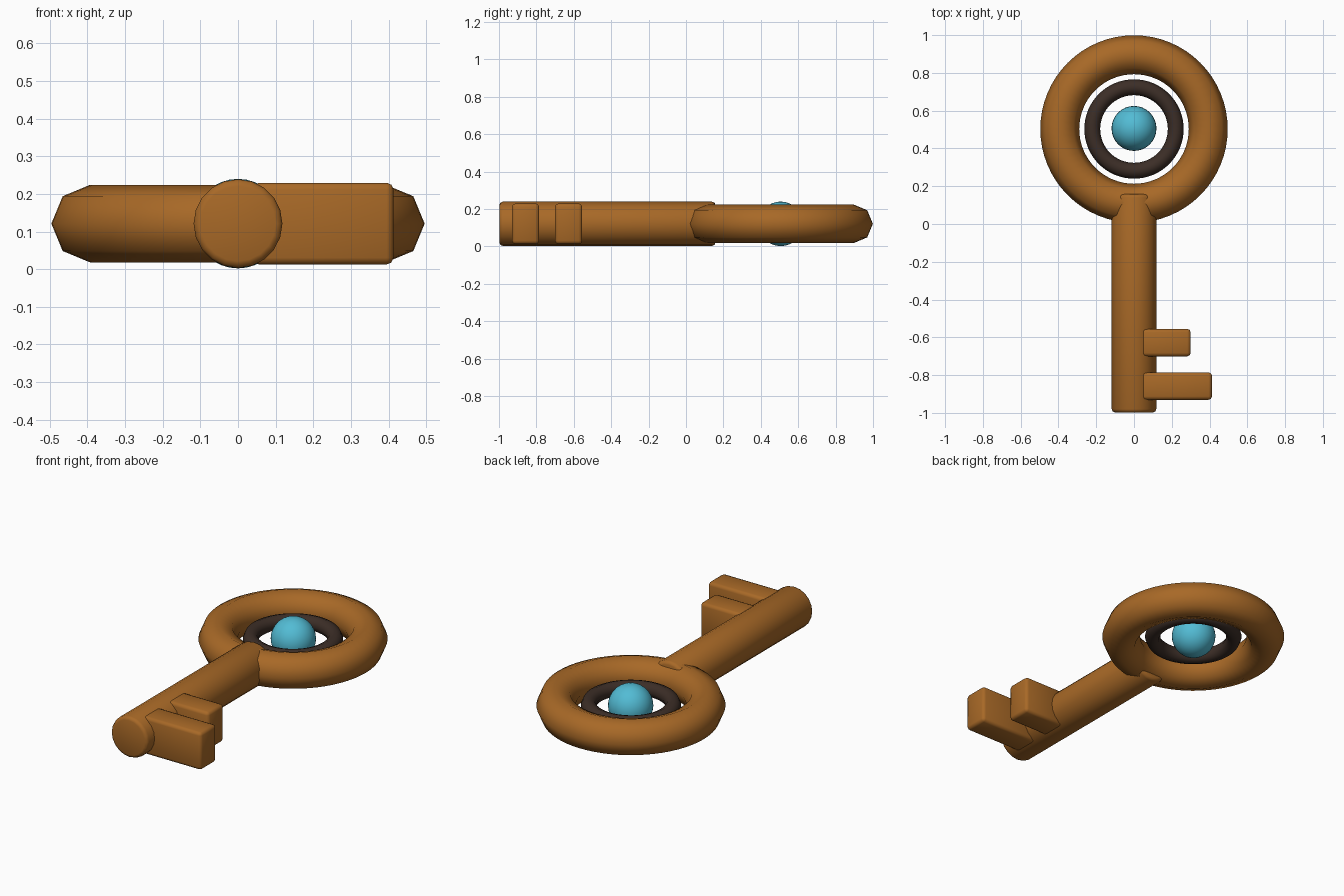
import bpy
import math

if "Cube" in bpy.data.objects:
    bpy.data.objects.remove(bpy.data.objects["Cube"])

ZC = 0.121          # mid-height of the key
RING_Y = 0.503      # centre of the ring-shaped bow


def material(name, rgb):
    m = bpy.data.materials.new(name)
    m.diffuse_color = (*rgb, 1.0)
    m.use_nodes = True
    m.node_tree.nodes["Principled BSDF"].inputs["Base Color"].default_value = m.diffuse_color
    return m


bronze = material("bronze", (0.39, 0.14, 0.02))
dark = material("dark brown", (0.045, 0.027, 0.02))
blue = material("light blue", (0.085, 0.50, 0.66))


def finish(name, mat, bevel=0.0, angle=60):
    ob = bpy.context.object
    ob.name = name
    ob.data.materials.append(mat)
    if bevel:
        bpy.ops.object.transform_apply(location=False, rotation=True, scale=True)
        b = ob.modifiers.new("rounded_edges", 'BEVEL')
        b.width = bevel
        b.segments = 2
        b.limit_method = 'ANGLE'
        b.angle_limit = math.radians(40)
        bpy.ops.object.modifier_apply(modifier=b.name)
    bpy.ops.object.shade_smooth_by_angle(angle=math.radians(angle))
    return ob


def ring(name, major, minor, sides, mat):
    bpy.ops.mesh.primitive_torus_add(
        location=(0, RING_Y, ZC), major_radius=major, minor_radius=minor,
        major_segments=64, minor_segments=sides)
    finish(name, mat)


# Bow: octagonal-section outer ring and slim inner ring
ring("outer_ring", 0.393, 0.103, 8, bronze)
ring("inner_ring", 0.221, 0.042, 8, dark)

# Gem floating in the middle
bpy.ops.mesh.primitive_uv_sphere_add(
    segments=32, ring_count=16, radius=0.119, location=(0, RING_Y + 0.003, ZC))
finish("gem", blue)

# Shaft along y
Y0, Y1 = -0.998, 0.158
bpy.ops.mesh.primitive_cylinder_add(
    vertices=20, radius=0.118, depth=Y1 - Y0,
    location=(0, (Y0 + Y1) / 2, ZC), rotation=(math.pi / 2, 0, 0))
finish("shaft", bronze, 0.018)

# Two teeth
for name, x1, y in (("short_tooth", 0.30, -0.628), ("long_tooth", 0.413, -0.858)):
    x0 = 0.038
    bpy.ops.mesh.primitive_cube_add(size=1, location=((x0 + x1) / 2, y, ZC))
    bpy.context.object.scale = (x1 - x0, 0.145, 0.217)
    finish(name, bronze, 0.018)
